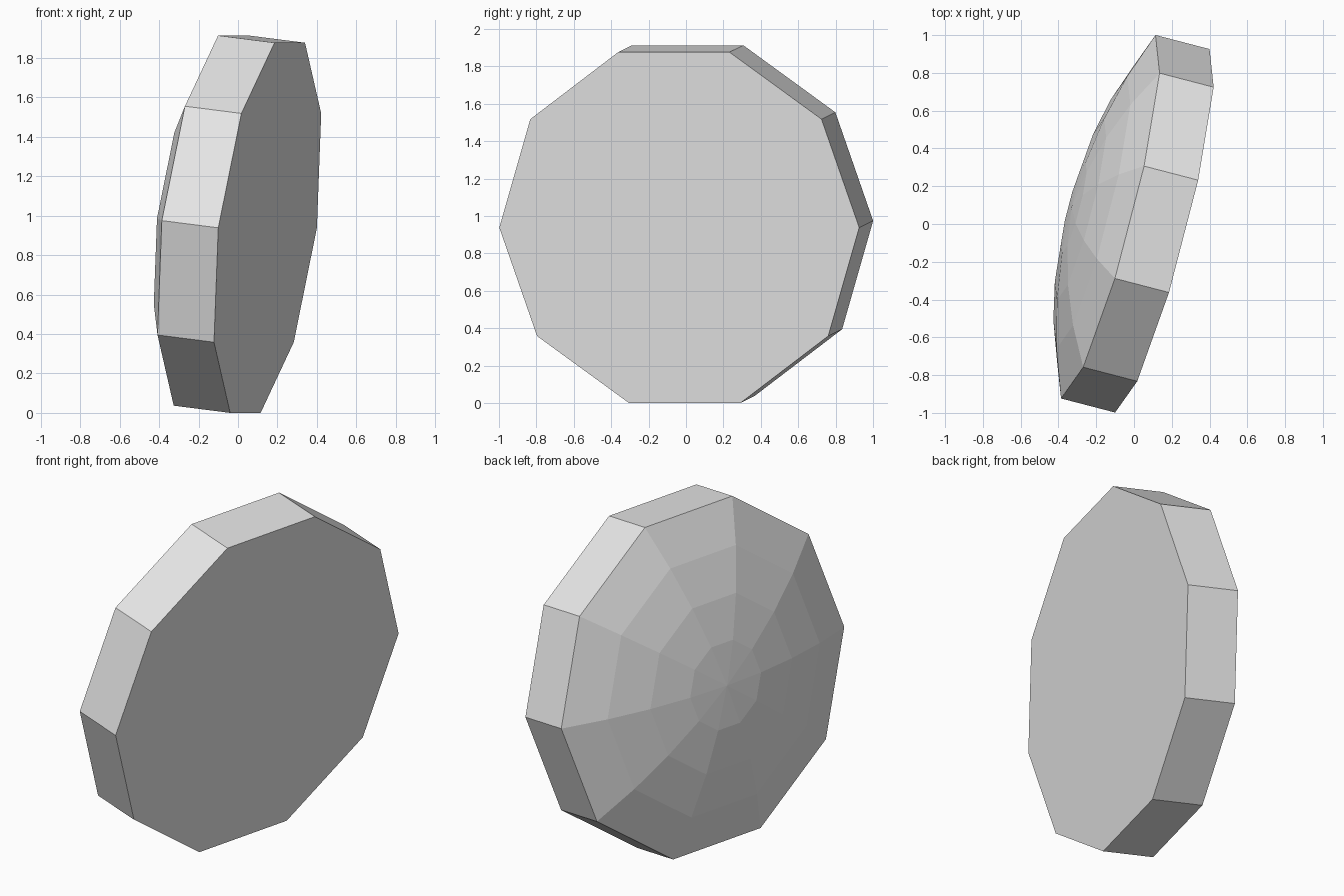
import bpy
import bmesh
import math
from mathutils import Vector, Matrix

cube = bpy.data.objects.get("Cube")
if cube:
    bpy.data.objects.remove(cube)

SIDES = 10
RADIUS = 0.994
THICKNESS = 0.298
DOME_HEIGHT = 0.202
DOME_STEPS = 4

# Plain grey material
grey = bpy.data.materials.new("plain grey")
grey.use_nodes = True
colour = (0.8, 0.8, 0.8, 1.0)
grey.diffuse_color = colour
grey.node_tree.nodes["Principled BSDF"].inputs["Base Color"].default_value = colour

bm = bmesh.new()


def add_ring(radius, height):
    """Ten-sided ring of vertices at a height along the disc's axis."""
    step = math.tau / SIDES
    return [bm.verts.new((radius * math.cos(i * step), radius * math.sin(i * step), height))
            for i in range(SIDES)]


# Straight rim, then rings of a shallow spherical cap
sphere = (RADIUS ** 2 + DOME_HEIGHT ** 2) / (2 * DOME_HEIGHT)
rings = [add_ring(RADIUS, 0)]
for k in range(DOME_STEPS):
    r = RADIUS * (1 - k / DOME_STEPS)
    rise = math.sqrt(sphere ** 2 - r ** 2) - sphere + DOME_HEIGHT
    rings.append(add_ring(r, THICKNESS + rise))

# Flat face, bands and the dome's centre fan
bm.faces.new(rings[0][::-1])
for low, high in zip(rings, rings[1:]):
    for i in range(SIDES):
        j = (i + 1) % SIDES
        bm.faces.new((low[i], low[j], high[j], high[i]))
apex = bm.verts.new((0, 0, THICKNESS + DOME_HEIGHT))
for i in range(SIDES):
    bm.faces.new((rings[-1][i], rings[-1][(i + 1) % SIDES], apex))
bmesh.ops.recalc_face_normals(bm, faces=bm.faces)

# Tilt the disc so that its dome points to -x and slightly up and back
corner = Vector((-0.2515, -0.968, 0)).normalized()
axis = Vector((-0.961, 0.25, 0.123))
axis = (axis - corner * axis.dot(corner)).normalized()
side = axis.cross(corner)
tilt = Matrix((corner, side, axis)).transposed().to_4x4()
bm.transform(Matrix.Translation((0.15, -0.036, 0.943)) @ tilt)

# Rest it on the ground
lowest = min(v.co.z for v in bm.verts)
bmesh.ops.translate(bm, verts=bm.verts, vec=(0, 0, -lowest))

mesh = bpy.data.meshes.new("domed_disc")
bm.to_mesh(mesh)
bm.free()
mesh.materials.append(grey)
disc = bpy.data.objects.new("domed_disc", mesh)
bpy.context.collection.objects.link(disc)
